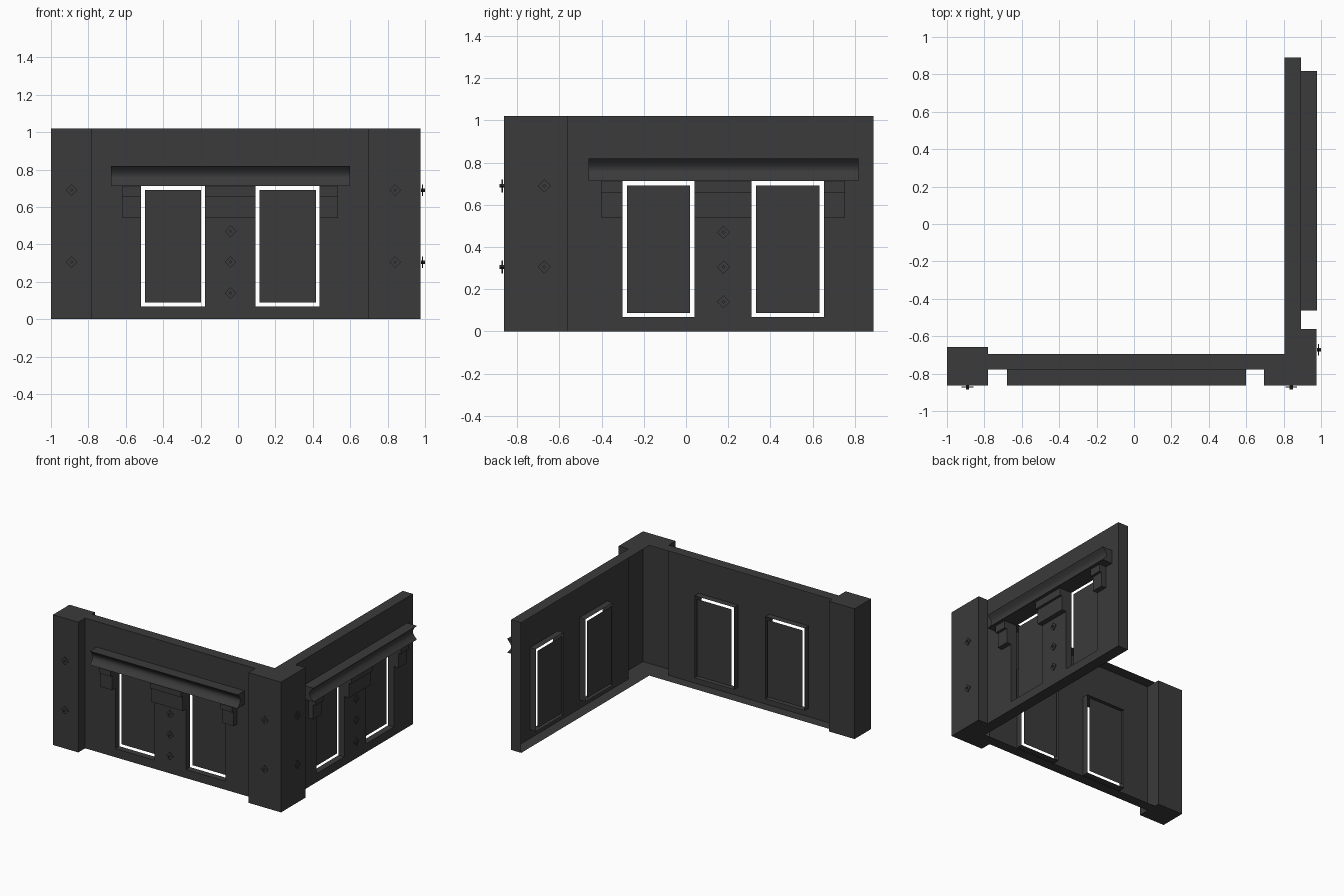
import bpy, bmesh, math
from mathutils import Matrix, Vector

if "Cube" in bpy.data.objects:
    bpy.data.objects.remove(bpy.data.objects["Cube"], do_unlink=True)

H = 1.02                                    # wall height
SILL, HEAD, GAP, REVEAL = 0.067, 0.712, 0.021, 0.05
WINDOWS = [(-0.519, -0.177), (0.093, 0.437)]

iron = bpy.data.materials.new("dark_grey")
iron.use_nodes = True
iron.diffuse_color = (0.043, 0.043, 0.043, 1)
bsdf = iron.node_tree.nodes["Principled BSDF"]
bsdf.inputs["Base Color"].default_value = iron.diffuse_color
bsdf.inputs["Roughness"].default_value = 0.8

# Each side is modelled facing -y with its wall plane at y = 0, then placed
SIDES = {
    "front": Matrix.Translation((0, -0.778, 0)),
    "side": Matrix.Translation((0.893, 0.218, 0)) @ Matrix.Rotation(math.pi / 2, 4, 'Z'),
}


def finish(bm, name, place=Matrix(), closed=True):
    if closed:
        bmesh.ops.recalc_face_normals(bm, faces=bm.faces)
    bm.transform(place)
    me = bpy.data.meshes.new(name)
    bm.to_mesh(me)
    bm.free()
    me.materials.append(iron)
    ob = bpy.data.objects.new(name, me)
    bpy.context.collection.objects.link(ob)
    return ob


def face(bm, *pts):
    return bm.faces.new([bm.verts.new(p) for p in pts])


def box(bm, x0, x1, y0, y1, z0, z1):
    m = Matrix.Translation(((x0 + x1) / 2, (y0 + y1) / 2, (z0 + z1) / 2))
    m = m @ Matrix.Diagonal((x1 - x0, y1 - y0, z1 - z0, 1))
    bmesh.ops.create_cube(bm, size=1, matrix=m)


def upright(bm, x0, x1, z0, z1, y=0):
    face(bm, (x0, y, z0), (x1, y, z0), (x1, y, z1), (x0, y, z1))


def windowed_wall(name, place, start, end):
    # Thin facade with two openings, each with reveals running back
    bm = bmesh.new()
    xs = [start, *WINDOWS[0], *WINDOWS[1], end]
    zs = [0, SILL, HEAD, H]
    for i in range(5):
        for j in range(3):
            if not (i % 2 and j == 1):
                upright(bm, xs[i], xs[i + 1], zs[j], zs[j + 1])
    for a, b in WINDOWS:
        ring = [(a, SILL), (b, SILL), (b, HEAD), (a, HEAD)]
        for k in range(4):
            (xa, za), (xb, zb) = ring[k], ring[(k + 1) % 4]
            face(bm, (xa, 0, za), (xa, REVEAL, za), (xb, REVEAL, zb), (xb, 0, zb))
    bmesh.ops.remove_doubles(bm, verts=bm.verts, dist=1e-5)
    finish(bm, name + "_wall", place, closed=False)

    # Blind panels set at the back of the openings with a clear gap all round
    bm = bmesh.new()
    for a, b in WINDOWS:
        upright(bm, a + GAP, b - GAP, SILL + GAP, HEAD - GAP, REVEAL)
    finish(bm, name + "_window_panels", place, closed=False)


def canopy(name, place):
    # Hollowed moulding extruded along the wall
    bm = bmesh.new()
    n = 10
    prof = [(0, 0.82)]
    for k in range(n + 1):
        t = k / n
        prof.append((-0.085 + 0.035 * math.sin(math.pi * t), 0.82 - 0.108 * t))
    prof.append((0, 0.712))
    f = face(bm, *[(-0.68, y, z) for y, z in prof])
    ext = bmesh.ops.extrude_face_region(bm, geom=[f])
    verts = [v for v in ext["geom"] if isinstance(v, bmesh.types.BMVert)]
    bmesh.ops.translate(bm, verts=verts, vec=(1.28, 0, 0))
    ob = finish(bm, name + "_canopy", place)
    bpy.ops.object.select_all(action='DESELECT')
    bpy.context.view_layer.objects.active = ob
    ob.select_set(True)
    bpy.ops.object.shade_smooth_by_angle(angle=math.radians(35))

    # Stepped brackets beside and between the windows
    bm = bmesh.new()
    for a, b in [(-0.62, WINDOWS[0][0]), (WINDOWS[0][1], WINDOWS[1][0]), (WINDOWS[1][1], 0.535)]:
        box(bm, a, b, -0.06, 0, 0.655, 0.715)
        box(bm, a, b, -0.04, 0, 0.54, 0.655)
    finish(bm, name + "_brackets", place)


def bolts(name, place, spots):
    # Diamond washer on a short square pin
    bm = bmesh.new()
    for x, y, z in spots:
        for radius, near, far in [(0.009, 0, 0.022), (0.031, 0.006, 0.012)]:
            m = Matrix.Translation((x, y - (near + far) / 2, z)) @ Matrix.Rotation(math.pi / 2, 4, 'X')
            bmesh.ops.create_cone(bm, cap_ends=True, segments=4, radius1=radius,
                                  radius2=radius, depth=far - near, matrix=m)
    finish(bm, name + "_bolts", place)


for name, place in SIDES.items():
    windowed_wall(name, place, -0.78, 0.695 if name == "front" else 0.672)
    canopy(name, place)
    posts = [-0.89, 0.84] if name == "front" else [-0.89]
    spots = [(x, -0.085, z) for x in posts for z in (0.69, 0.305)]
    spots += [(-0.04, 0, z) for z in (0.47, 0.305, 0.14)]
    bolts(name, place, spots)

# Corner post and wall end, open to the inside
bm = bmesh.new()
corner = [(0.695, -0.778), (0.695, -0.863), (0.977, -0.863), (0.977, -0.562), (0.893, -0.562)]
wall_end = [(0.893, 0.89), (0.805, 0.89)]
for path in (corner, wall_end):
    for (xa, ya), (xb, yb) in zip(path, path[1:]):
        face(bm, (xa, ya, 0), (xb, yb, 0), (xb, yb, H), (xa, ya, H))
finish(bm, "corner_post", closed=False)

# Top and bottom plates following the plan
plan = [(-0.78, -0.778), *corner, *wall_end, (0.805, -0.695), (-0.78, -0.695)]
for name, z, pts in [("top_plate", H, plan), ("bottom_plate", 0, plan[::-1])]:
    bm = bmesh.new()
    face(bm, *[(x, y, z) for x, y in pts])
    finish(bm, name, closed=False)

# End post
bm = bmesh.new()
box(bm, -1, -0.78, -0.863, -0.658, 0, H)
finish(bm, "end_post")
